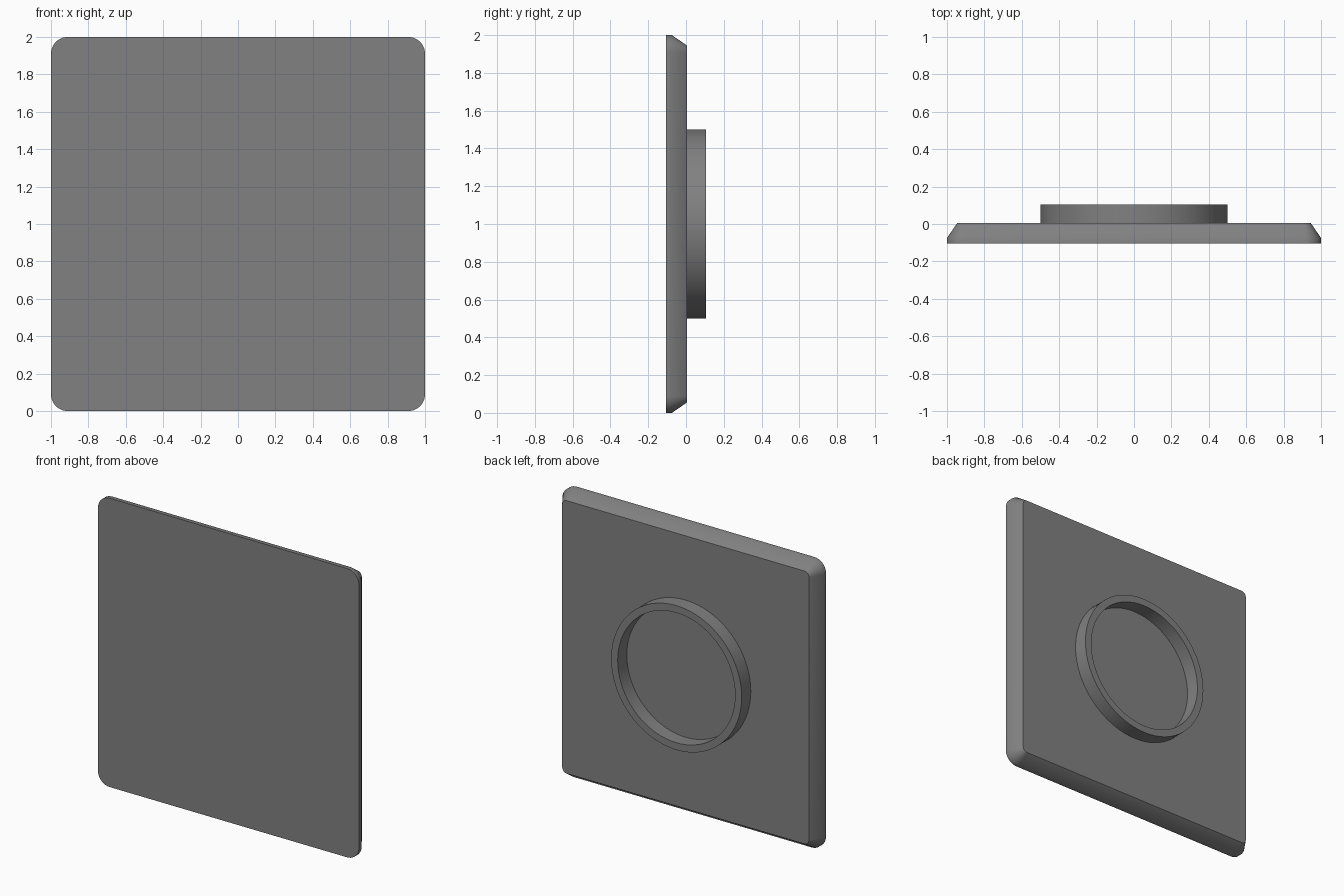
import bpy, bmesh
from math import sin, cos, pi, radians

cube = bpy.data.objects.get("Cube")
if cube:
    bpy.data.objects.remove(cube, do_unlink=True)

grey = bpy.data.materials.new("dark_grey")
grey.use_nodes = True
colour = (0.22, 0.22, 0.22, 1)
grey.diffuse_color = colour
grey.node_tree.nodes["Principled BSDF"].inputs["Base Color"].default_value = colour

CENTRE_Z = 1.0


def rounded_square(half, radius, y, steps=10):
    """Outline of a square with rounded corners, in the xz plane."""
    points = []
    for corner in range(4):
        mid = pi / 4 + corner * pi / 2
        cx = (half - radius) * (1 if cos(mid) > 0 else -1)
        cz = (half - radius) * (1 if sin(mid) > 0 else -1)
        for i in range(steps + 1):
            a = corner * pi / 2 + i / steps * pi / 2
            points.append((cx + radius * cos(a), y, CENTRE_Z + cz + radius * sin(a)))
    return points


def circle(radius, y, steps=96):
    return [(radius * cos(2 * pi * i / steps), y, CENTRE_Z + radius * sin(2 * pi * i / steps))
            for i in range(steps)]


def loft(name, outlines, closed=False):
    """Skin a series of outlines, capping the ends or joining last to first."""
    bm = bmesh.new()
    rings = [[bm.verts.new(p) for p in outline] for outline in outlines]
    pairs = list(zip(rings, rings[1:]))
    if closed:
        pairs.append((rings[-1], rings[0]))
    else:
        bm.faces.new(rings[0])
        bm.faces.new(rings[-1])
    for a, b in pairs:
        for i in range(len(a)):
            j = (i + 1) % len(a)
            bm.faces.new((a[i], a[j], b[j], b[i]))
    bmesh.ops.recalc_face_normals(bm, faces=bm.faces)
    mesh = bpy.data.meshes.new(name)
    bm.to_mesh(mesh)
    bm.free()
    mesh.materials.append(grey)
    obj = bpy.data.objects.new(name, mesh)
    bpy.context.collection.objects.link(obj)
    bpy.ops.object.select_all(action="DESELECT")
    obj.select_set(True)
    bpy.context.view_layer.objects.active = obj
    bpy.ops.object.shade_smooth_by_angle(angle=radians(40))
    return obj


FRONT, SHOULDER, BACK, RIM = -0.105, -0.075, 0.005, 0.105

# Square plate with a short straight edge and a chamfer towards the back
loft("plate", [rounded_square(1.0, 0.09, FRONT),
               rounded_square(1.0, 0.09, SHOULDER),
               rounded_square(0.945, 0.035, BACK)])

# Raised ring on the back
loft("back_ring", [circle(0.5, BACK), circle(0.5, RIM),
                   circle(0.45, RIM), circle(0.45, BACK)], closed=True)
